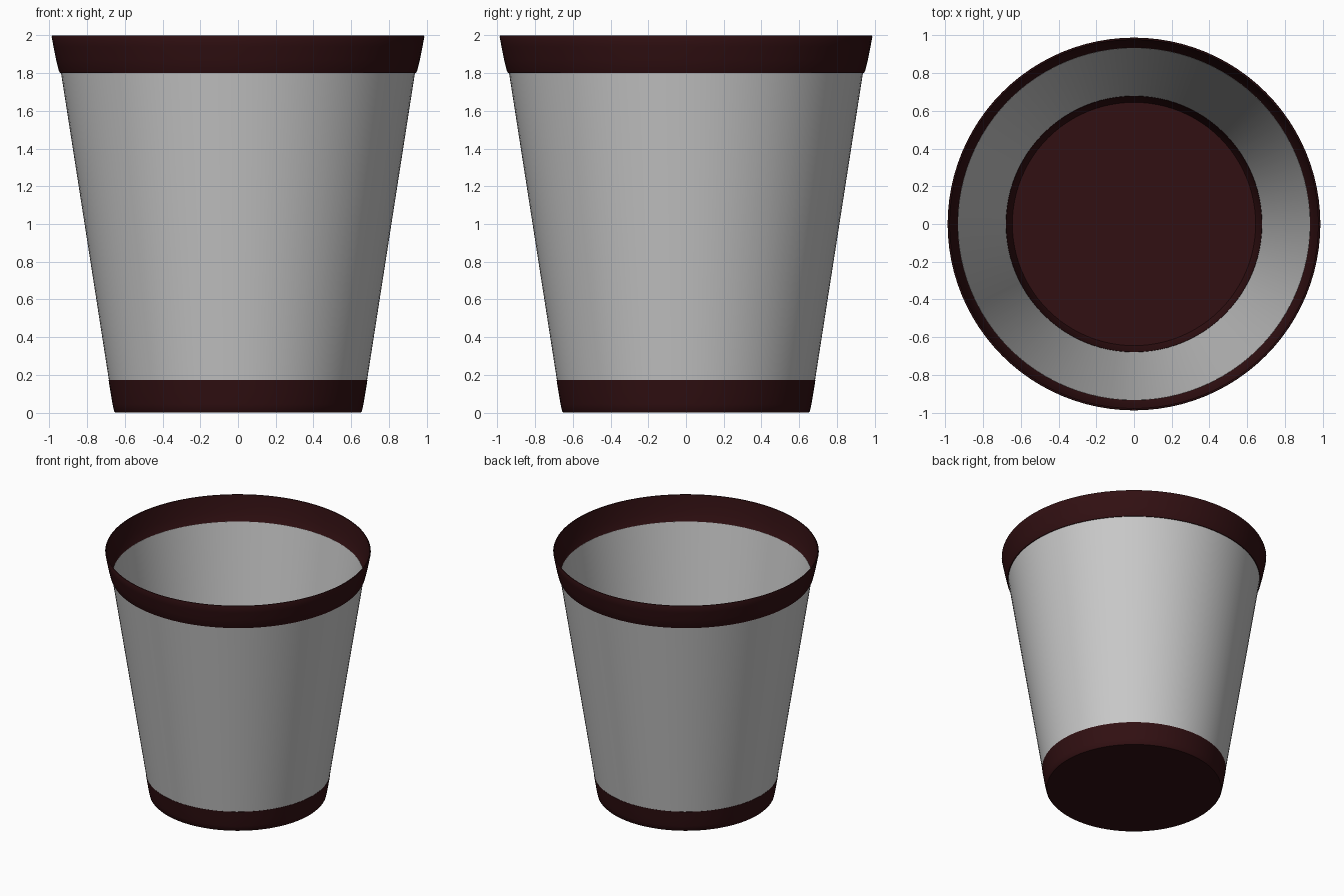
import bpy, bmesh, math

cube = bpy.data.objects.get("Cube")
if cube:
    bpy.data.objects.remove(cube, do_unlink=True)

SIDES = 96


def make_material(name, colour):
    mat = bpy.data.materials.new(name)
    mat.use_nodes = True
    mat.diffuse_color = colour
    mat.node_tree.nodes["Principled BSDF"].inputs["Base Color"].default_value = colour
    return mat


def lathe(name, profile, mat, closed=True):
    """Revolve an (r, z) profile around z; points on the axis merge into a pole."""
    bm = bmesh.new()
    verts = [bm.verts.new((r, 0, z)) for r, z in profile]
    edges = [bm.edges.new(pair) for pair in zip(verts, verts[1:])]
    if closed:
        edges.append(bm.edges.new((verts[-1], verts[0])))
    bmesh.ops.spin(bm, geom=verts + edges, cent=(0, 0, 0), axis=(0, 0, 1),
                   angle=math.tau, steps=SIDES, use_duplicate=False)
    bmesh.ops.remove_doubles(bm, verts=bm.verts, dist=0.0005)
    bmesh.ops.recalc_face_normals(bm, faces=bm.faces)
    mesh = bpy.data.meshes.new(name)
    bm.to_mesh(mesh)
    bm.free()
    mesh.materials.append(mat)
    obj = bpy.data.objects.new(name, mesh)
    bpy.context.collection.objects.link(obj)
    bpy.ops.object.select_all(action="DESELECT")
    obj.select_set(True)
    bpy.context.view_layer.objects.active = obj
    bpy.ops.object.shade_smooth_by_angle(angle=math.radians(35))
    return obj


grey = make_material("light grey", (0.58, 0.58, 0.58, 1))
maroon = make_material("dark maroon", (0.031, 0.005, 0.006, 1))

# Thin tapered wall
lathe("bin_wall", [(0.684, 0.17), (0.938, 1.8), (0.933, 1.8), (0.679, 0.17)], grey)

# Flared rim band, red inside and out
lathe("rim_band", [(0.934, 1.8), (0.944, 1.8), (0.95, 1.812), (0.964, 1.87),
                   (0.978, 1.94), (0.988, 1.992), (0.985, 2.0), (0.978, 2.0),
                   (0.97, 1.94), (0.956, 1.87), (0.94, 1.812)], maroon)

# Base cup with a thin floor
lathe("base_cup", [(0, 0), (0.65, 0), (0.657, 0.008), (0.665, 0.045), (0.676, 0.11),
                   (0.686, 0.172), (0.678, 0.172), (0.667, 0.11), (0.655, 0.045),
                   (0.645, 0.015), (0, 0.015)], maroon, closed=False)
